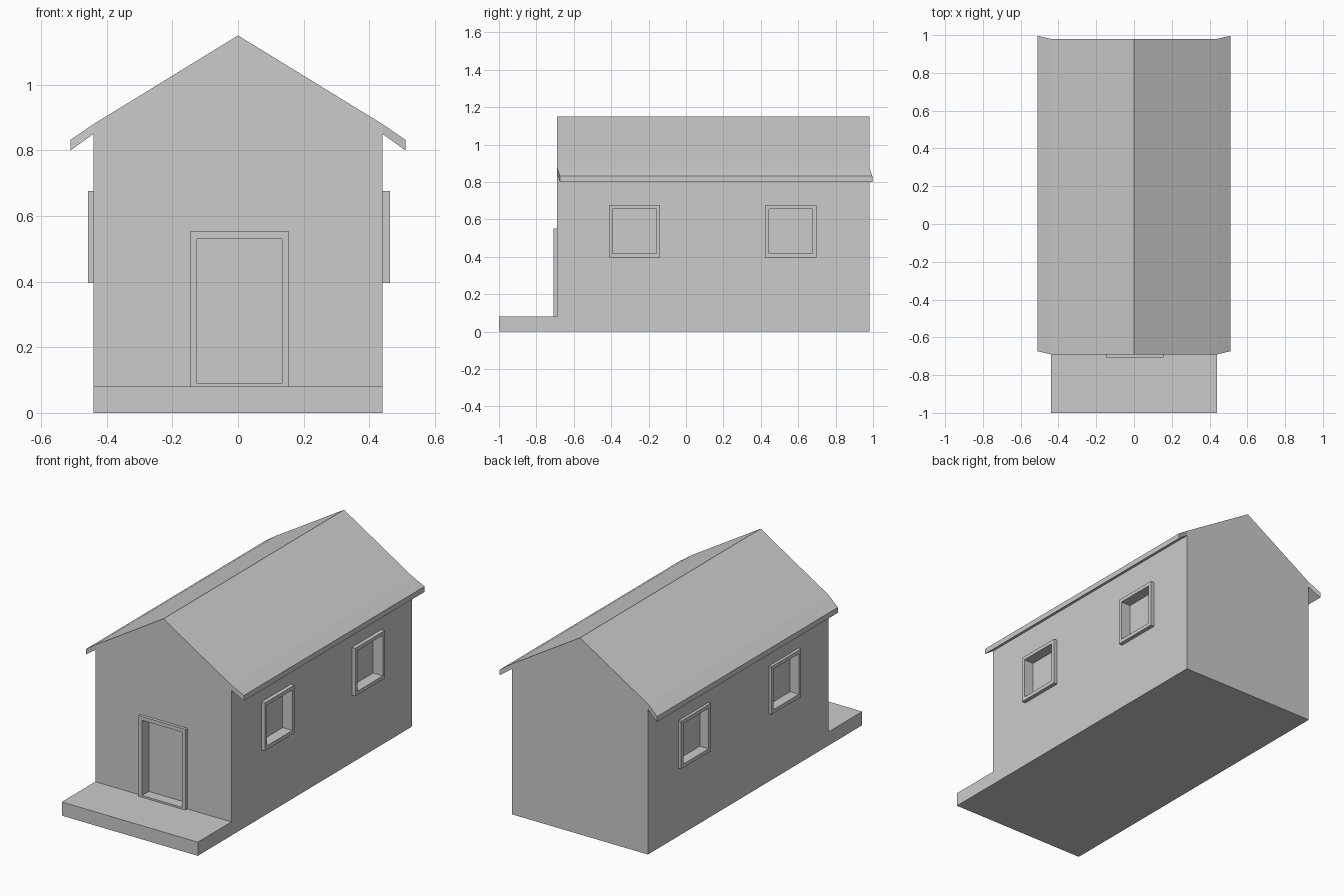
import bpy, bmesh

if "Cube" in bpy.data.objects:
    bpy.data.objects.remove(bpy.data.objects["Cube"])

W = 0.44                     # half width of the walls
FRONT, BACK = -0.69, 0.98    # gable wall positions


def add_object(name, bm):
    bmesh.ops.recalc_face_normals(bm, faces=bm.faces)
    mesh = bpy.data.meshes.new(name)
    bm.to_mesh(mesh)
    bm.free()
    obj = bpy.data.objects.new(name, mesh)
    bpy.context.collection.objects.link(obj)
    return obj


def box(name, x, y, z):
    """Box spanning the given (min, max) range on each axis."""
    bm = bmesh.new()
    bmesh.ops.create_cube(bm, size=1)
    for v in bm.verts:
        v.co = [r[0] if c < 0 else r[1] for c, r in zip(v.co, (x, y, z))]
    return add_object(name, bm)


def prism(name, profile, skew=lambda x: 0):
    """Extrude an (x, z) profile from the front wall to the back wall."""
    bm = bmesh.new()
    front, back = ([bm.verts.new((x, y + skew(x), z)) for x, z in profile]
                   for y in (FRONT, BACK))
    bm.faces.new(front)
    bm.faces.new(back)
    n = len(profile)
    for i in range(n):
        j = (i + 1) % n
        bm.faces.new((front[i], front[j], back[j], back[i]))
    return add_object(name, bm)


def cut(obj, cutter):
    mod = obj.modifiers.new("opening", 'BOOLEAN')
    mod.operation = 'DIFFERENCE'
    mod.solver = 'EXACT'
    mod.object = cutter


def opening(name, frame_ranges, cutter_ranges):
    """Raised frame with a recess sunk through it into the wall."""
    frame = box(name + "_frame", *frame_ranges)
    cutter = box(name + "_cutter", *cutter_ranges)
    cutter.hide_render = True
    cutter.hide_set(True)
    cut(frame, cutter)
    cut(house, cutter)


# House walls with gabled roof
house = prism("house_body", [(-W, 0), (W, 0), (W, 0.88), (0, 1.15), (-W, 0.88)])

# Front step
box("porch_slab", (-W, W), (-1.0, FRONT), (0, 0.08))

# Eaves, swept back slightly at the outer edge
for side, label in ((1, "right"), (-1, "left")):
    prism(label + "_eave",
          [(side * x, z) for x, z in
           ((W, 0.85), (0.51, 0.80), (0.51, 0.832), (W, 0.88))],
          skew=lambda x: 0.016 if abs(x) > 0.5 else 0)

# Door
opening("door",
        ((-0.147, 0.155), (-0.708, FRONT), (0.08, 0.552)),
        ((-0.125, 0.134), (-0.80, -0.645), (0.09, 0.53)))

# Side windows, two per wall
for side, label, face in ((1, "right", 0.463), (-1, "left", 0.457)):
    for y, place in ((-0.275, "front"), (0.56, "back")):
        frame_x = sorted((side * W, side * face))
        cut_x = sorted((side * 0.40, side * 0.60))
        opening(f"{label}_{place}_window",
                (frame_x, (y - 0.137, y + 0.137), (0.396, 0.676)),
                (cut_x, (y - 0.117, y + 0.117), (0.418, 0.655)))
